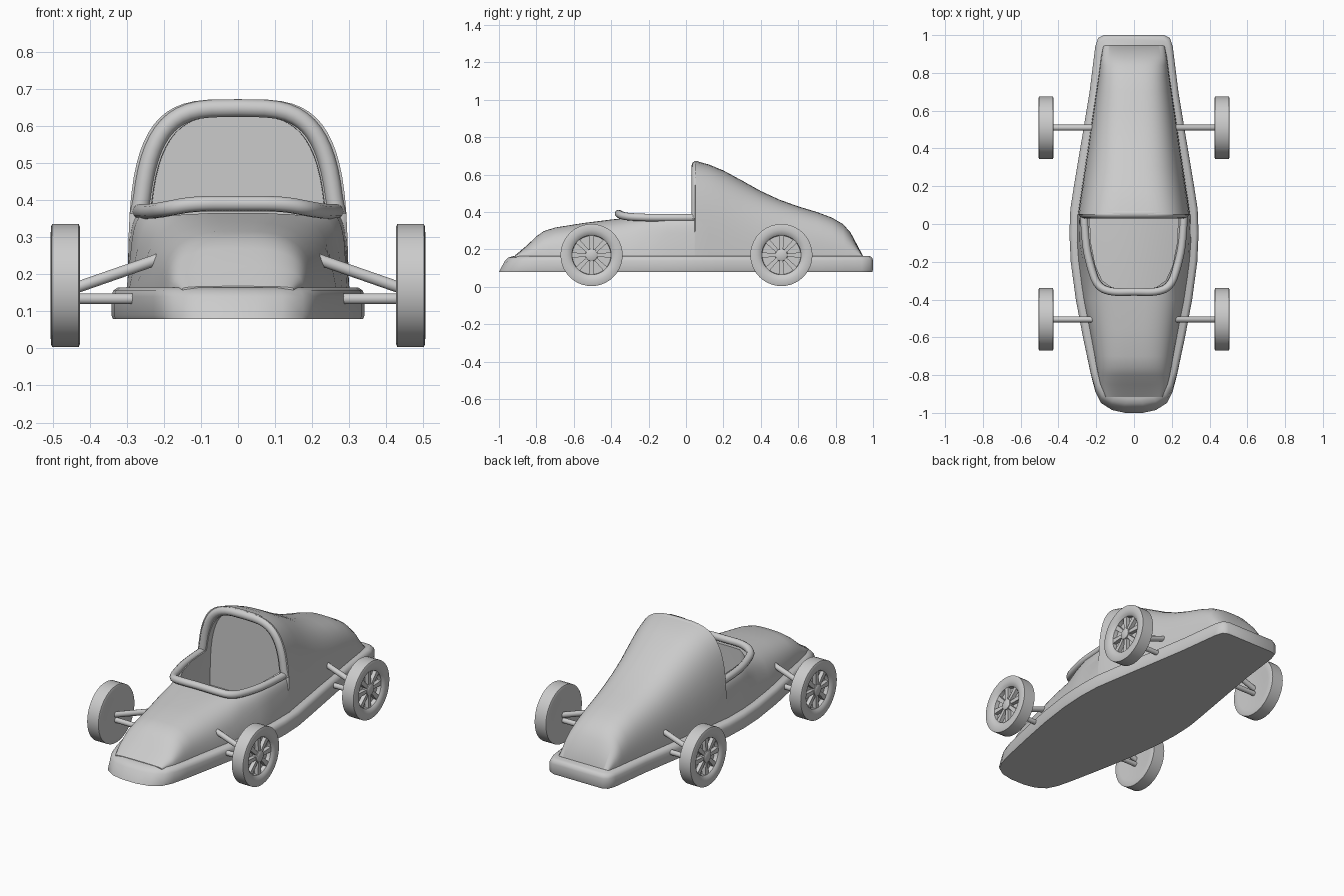
import bpy, bmesh, math

if "Cube" in bpy.data.objects:
    bpy.data.objects.remove(bpy.data.objects["Cube"])

def finish(name, bm, angle=35):
    bmesh.ops.recalc_face_normals(bm, faces=bm.faces)
    me = bpy.data.meshes.new(name)
    bm.to_mesh(me)
    bm.free()
    ob = bpy.data.objects.new(name, me)
    bpy.context.collection.objects.link(ob)
    smooth(ob, angle)
    return ob

def select(ob):
    bpy.ops.object.select_all(action='DESELECT')
    bpy.context.view_layer.objects.active = ob
    ob.select_set(True)

def smooth(ob, angle=35):
    select(ob)
    bpy.ops.object.shade_smooth_by_angle(angle=math.radians(angle))

def loft(name, rings, angle=35):
    bm = bmesh.new()
    vs = [[bm.verts.new(p) for p in r] for r in rings]
    n = len(vs[0])
    for a, b in zip(vs, vs[1:]):
        for i in range(n):
            bm.faces.new((a[i], a[(i + 1) % n], b[(i + 1) % n], b[i]))
    bm.faces.new(vs[0])
    bm.faces.new(vs[-1])
    return finish(name, bm, angle)

def arch(y, w, top, n, taper, bottom, segs=32):
    """Rounded arch cross-section at station y, standing on a straight skirt."""
    pts = [(w, y, bottom)]
    for i in range(segs + 1):
        t = math.pi * i / segs
        c, s = math.cos(t), max(math.sin(t), 0)
        k = s ** (2 / n)
        x = math.copysign(abs(c) ** (2 / n), c) * w * (1 - taper * k)
        pts.append((x, y, 0.16 + (top - 0.16) * k))
    return pts + [(-w, y, bottom)]

def tube(name, pts, r, nurbs=False):
    cu = bpy.data.curves.new(name, 'CURVE')
    cu.dimensions = '3D'
    cu.bevel_depth, cu.bevel_resolution, cu.use_fill_caps = r, 3, True
    sp = cu.splines.new('NURBS' if nurbs else 'POLY')
    sp.points.add(len(pts) - 1)
    for p, co in zip(sp.points, pts):
        p.co = (*co, 1)
    if nurbs:
        sp.use_endpoint_u, sp.order_u = True, 3
    ob = bpy.data.objects.new(name, cu)
    bpy.context.collection.objects.link(ob)
    return ob

# Floor pan: outline lofted upwards with a raked nose and a rounded top edge
half = [(0.16, 1.0), (0.19, 0.985), (0.205, 0.94), (0.235, 0.7), (0.268, 0.5), (0.315, 0.22),
        (0.337, 0.08), (0.342, -0.05), (0.335, -0.2), (0.308, -0.4), (0.27, -0.6), (0.228, -0.8),
        (0.205, -0.89), (0.175, -0.95), (0.12, -0.985), (0.05, -1.0)]
outline = half + [(-x, y) for x, y in reversed(half)]

def pan_ring(z, inset, rake):
    ring = []
    for x, y in outline:
        yy = -0.75 + (y + 0.75) * (1 - rake) if y < -0.75 else y - inset * max(y, 0)
        ring.append((x - math.copysign(inset, x), yy, z))
    return ring

loft("floor_pan", [pan_ring(0.08, 0.004, 0), pan_ring(0.09, 0, 0.02), pan_ring(0.14, 0, 0.13),
                   pan_ring(0.156, 0.005, 0.2), pan_ring(0.165, 0.018, 0.3)], 50)

# Body shell: y, half width, top height, squareness, taper
stations = [(-0.915, 0.15, 0.168, 3, 0), (-0.85, 0.178, 0.222, 3, 0.04), (-0.8, 0.19, 0.27, 3, 0.06),
            (-0.76, 0.198, 0.298, 3, 0.07), (-0.7, 0.208, 0.317, 3, 0.08), (-0.55, 0.236, 0.341, 3, 0.1),
            (-0.4, 0.266, 0.36, 3.5, 0.14), (-0.3, 0.281, 0.37, 5, 0.22), (-0.2, 0.294, 0.378, 7, 0.15),
            (-0.1, 0.301, 0.384, 8, 0.08), (0.045, 0.3, 0.388, 8, 0.05), (0.05, 0.298, 0.673, 3.6, 0.02),
            (0.12, 0.288, 0.655, 3.4, 0.02), (0.2, 0.275, 0.622, 3.2, 0.03), (0.3, 0.26, 0.568, 3, 0.04),
            (0.4, 0.244, 0.512, 3, 0.04), (0.5, 0.23, 0.466, 3, 0.04), (0.6, 0.215, 0.43, 3, 0.04),
            (0.7, 0.2, 0.4, 3, 0.04), (0.78, 0.188, 0.37, 3, 0.04), (0.84, 0.18, 0.335, 3, 0.04),
            (0.88, 0.175, 0.29, 3, 0.04), (0.945, 0.162, 0.168, 3, 0)]
body = loft("body_shell", [arch(*s, 0.12) for s in stations])

# Cockpit opening, cut down to the floor pan and back under the cowl
cut = [(-0.342, 0.11), (-0.3, 0.172), (-0.22, 0.21), (-0.1, 0.235), (0.04, 0.242), (0.085, 0.24)]
cutter = loft("cockpit_cutter", [arch(y, w, 0.628, 3.5, 0.02, 0.05) for y, w in cut])
cutter.hide_render = True
mod = body.modifiers.new("cockpit", 'BOOLEAN')
mod.operation, mod.solver, mod.object = 'DIFFERENCE', 'EXACT', cutter
select(body)
bpy.ops.object.modifier_apply(modifier=mod.name)
bpy.data.objects.remove(cutter)
smooth(body)

# Rolled rims round the cockpit: hoop on the cowl and lip on the sides and front
hoop = [p for p in arch(0.055, 0.268, 0.649, 3.6, 0.02, 0.36) if p[2] >= 0.36]
tube("cowl_hoop", hoop, 0.025)
lip = [(0.264, 0.05, 0.37), (0.258, -0.1, 0.37), (0.232, -0.22, 0.37), (0.195, -0.33, 0.376),
       (0.12, -0.362, 0.391), (0, -0.358, 0.391)]
tube("cockpit_lip", lip + [(-x, y, z) for x, y, z in reversed(lip[:-1])], 0.021, True)

def wheel(name, side, y):
    """Tyre with a closed inner face, plus hub and spokes on the outer face."""
    prof = [(-0.034, 0), (-0.034, 0.09), (-0.039, 0.13), (-0.039, 0.158), (-0.036, 0.166),
            (0.036, 0.166), (0.039, 0.158), (0.04, 0.135), (0.036, 0.116), (0.026, 0.105),
            (0.004, 0.103), (0.004, 0.034), (0.03, 0.032), (0.034, 0.026), (0.034, 0)]
    bm = bmesh.new()
    vs = [bm.verts.new((x, 0, r)) for x, r in prof]
    edges = [bm.edges.new(e) for e in zip(vs, vs[1:])]
    bmesh.ops.spin(bm, geom=vs + edges, cent=(0, 0, 0), axis=(1, 0, 0), angle=2 * math.pi, steps=40)
    bmesh.ops.remove_doubles(bm, verts=bm.verts, dist=1e-4)
    for i in range(8):
        a = 2 * math.pi * i / 8
        pts = []
        for r, w in ((0.025, 0.009), (0.106, 0.014)):
            for x, s in ((0.0, -1), (0.026, -1), (0.026, 1), (0.0, 1)):
                u = s * w
                pts.append(bm.verts.new((x, r * math.cos(a) - u * math.sin(a),
                                         r * math.sin(a) + u * math.cos(a))))
        for k in range(4):
            j = (k + 1) % 4
            bm.faces.new((pts[k], pts[j], pts[j + 4], pts[k + 4]))
        bm.faces.new(pts[:4])
        bm.faces.new(pts[4:])
    for v in bm.verts:
        v.co = (side * (0.466 + v.co.x), y + v.co.y, 0.17 + v.co.z)
    finish(name, bm, 40)

# Wheels and suspension rods at all four corners
for end, y in (("front", -0.505), ("rear", 0.51)):
    for label, s in (("left", -1), ("right", 1)):
        wheel(f"{end}_{label}_wheel", s, y)
        tube(f"{end}_{label}_lower_rod", [(s * 0.2, y, 0.134), (s * 0.44, y, 0.134)], 0.015)
        tube(f"{end}_{label}_upper_rod", [(s * 0.19, y, 0.25), (s * 0.44, y, 0.163)], 0.016)
